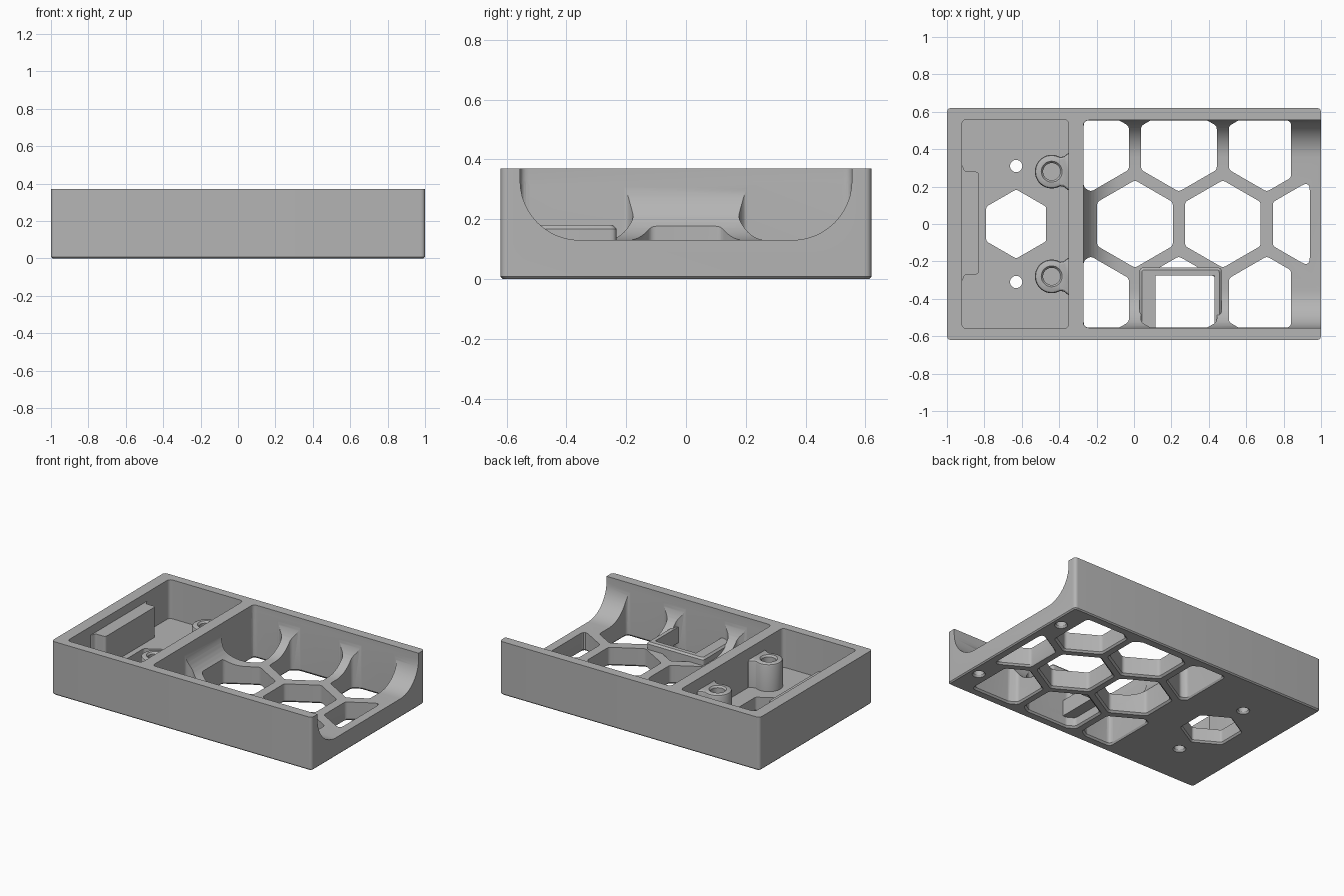
import bpy, bmesh, math
from mathutils import Vector

cube = bpy.data.objects.get("Cube")
if cube:
    bpy.data.objects.remove(cube, do_unlink=True)

grey = bpy.data.materials.new("plain grey")
grey.use_nodes = True
grey.diffuse_color = (0.46, 0.46, 0.46, 1)
grey.node_tree.nodes["Principled BSDF"].inputs["Base Color"].default_value = grey.diffuse_color


def rect(x0, x1, y0, y1):
    return [(x0, y0), (x1, y0), (x1, y1), (x0, y1)]


def ngon(cx, cy, r, n, turn=0.0):
    return [(cx + r * math.cos(turn + math.tau * i / n),
             cy + r * math.sin(turn + math.tau * i / n)) for i in range(n)]


def clip(points, axis, limit, sign):
    """Keep the part of a convex outline on one side of a line."""
    out = []
    for i, p in enumerate(points):
        q = points[(i + 1) % len(points)]
        dp, dq = sign * (limit - p[axis]), sign * (limit - q[axis])
        if dp >= 0:
            out.append(p)
        if dp * dq < 0:
            out.append(tuple(Vector(p).lerp(Vector(q), dp / (dp - dq))))
    return out


def rounded(points, r, steps=5):
    """Round every corner of an outline."""
    out = []
    for i, point in enumerate(points):
        p = Vector(point)
        a = Vector(points[i - 1]) - p
        b = Vector(points[(i + 1) % len(points)]) - p
        t = r / math.tan(a.angle(b) / 2)
        p0 = p + a.normalized() * min(t, a.length * 0.45)
        p1 = p + b.normalized() * min(t, b.length * 0.45)
        for k in range(steps + 1):
            s = k / steps
            out.append(tuple(p0.lerp(p, s).lerp(p.lerp(p1, s), s)))
    return out


def scaled(points, f):
    c = sum((Vector(p) for p in points), Vector((0, 0))) / len(points)
    return [tuple(c + (Vector(p) - c) * f) for p in points]


def loft(name, rings):
    """Solid through a stack of (outline, height) rings."""
    bm = bmesh.new()
    loops = [[bm.verts.new((x, y, z)) for x, y in pts] for pts, z in rings]
    bm.faces.new(loops[0][::-1])
    bm.faces.new(loops[-1])
    n = len(loops[0])
    for low, high in zip(loops, loops[1:]):
        for i in range(n):
            j = (i + 1) % n
            bm.faces.new((low[i], low[j], high[j], high[i]))
    bmesh.ops.recalc_face_normals(bm, faces=bm.faces)
    mesh = bpy.data.meshes.new(name)
    bm.to_mesh(mesh)
    bm.free()
    mesh.materials.append(grey)
    ob = bpy.data.objects.new(name, mesh)
    bpy.context.collection.objects.link(ob)
    return ob


def activate(ob):
    bpy.ops.object.select_all(action='DESELECT')
    ob.select_set(True)
    bpy.context.view_layer.objects.active = ob


def cut(ob, rings):
    cutter = loft("cutter", rings)
    cutter.hide_render = True
    mod = ob.modifiers.new("cut", 'BOOLEAN')
    mod.operation, mod.solver, mod.object = 'DIFFERENCE', 'EXACT', cutter
    activate(ob)
    bpy.ops.object.modifier_apply(modifier=mod.name)
    bpy.data.objects.remove(cutter, do_unlink=True)


def through(points, top, flare):
    """Rings of a hole with a chamfered mouth on the underside."""
    wide = scaled(points, flare)
    return [(wide, -0.02), (wide, 0.0), (points, 0.012), (points, top)]


# Outer block with softened upright edges and base edge
W, D, H = 1.0, 0.62, 0.37
block = rounded(rect(-W, W, -D, D), 0.025)
inner = rounded(rect(-W + 0.008, W - 0.008, -D + 0.008, D - 0.008), 0.02)
case = loft("case_body", [(inner, 0), (block, 0.008), (block, H)])

# Large bay with curved lower walls, open at one end
R, FLOOR, SIDE, END = 0.2, 0.13, 0.555, -0.27
rings = []
for k in range(13):
    a = math.pi / 2 * k / 12
    d = R * (1 - math.sin(a))
    outline = rounded(rect(END + d, 1.2, -SIDE + d, SIDE - d), 0.03)
    rings.append((outline, FLOOR + R * (1 - math.cos(a))))
rings.append((rounded(rect(END, 1.2, -SIDE, SIDE), 0.03), 0.6))
cut(case, rings)

# Small bay
BAY = 0.10
bay = rounded(rect(-0.92, -0.35, -0.56, 0.56), 0.03)
cut(case, [(bay, BAY), (bay, 0.6)])

# Honeycomb openings, trimmed at the bay walls
PITCH, CELL = 0.47, 0.234
for row in (-1, 0, 1):
    for col in range(3):
        cx = 0.005 + PITCH * (col - 0.5 * abs(row))
        cell = ngon(cx, row * PITCH * 0.866, CELL, 6, math.pi / 6)
        cell = clip(cell, 0, 0.84 if row else 0.94, 1)
        cell = clip(cell, 0, END + 0.001, -1)
        cell = clip(cell, 1, SIDE - 0.001, 1)
        cell = clip(cell, 1, -SIDE + 0.001, -1)
        cut(case, through(rounded(cell, 0.03), 0.5, 1.06))

# Hexagonal opening and screw holes in the floor
cut(case, through(rounded(ngon(-0.63, 0, 0.185, 6, math.pi / 6), 0.02), 0.2, 1.06))
for side in (-1, 1):
    cut(case, through(ngon(-0.63, side * 0.31, 0.033, 24), 0.2, 1.25))
    cut(case, through(ngon(0.93, side * 0.4, 0.033, 24), 0.09, 1.25))

# Raised pad on the end wall of the small bay
pad = [(-0.95, -0.31), (-0.92, -0.31), (-0.905, -0.27), (-0.83, -0.27),
       (-0.83, 0.28), (-0.905, 0.28), (-0.92, 0.32), (-0.95, 0.32)]
pad = rounded(pad, 0.02)
parts = [case, loft("end_pad", [(pad, BAY - 0.03), (pad, 0.31)])]

# Screw bosses joined to the dividing wall
for side, name in ((-1, "front_boss"), (1, "rear_boss")):
    cx, cy, top = -0.44, side * 0.28, 0.29

    def boss(r):
        arc = [(cx + r * math.cos(math.radians(a)), cy + r * math.sin(math.radians(a)))
               for a in range(60, 301, 10)]
        return arc + [(-0.375, cy - r * 0.9), (-0.352, cy - r * 1.1), (-0.33, cy - r * 1.1),
                      (-0.33, cy + r * 1.1), (-0.352, cy + r * 1.1), (-0.375, cy + r * 0.9)]

    post = loft(name, [(boss(0.09), BAY - 0.03), (boss(0.09), top - 0.015),
                       (boss(0.086), top - 0.005), (boss(0.077), top)])
    bore, mouth = ngon(cx, cy, 0.046, 32), ngon(cx, cy, 0.056, 32)
    cut(post, [(bore, 0.12), (bore, top - 0.012), (mouth, top), (mouth, top + 0.05)])
    parts.append(post)

# Raised frame around the rectangular window
frame = rounded(rect(0.03, 0.468, -0.58, -0.233), 0.02)
lip = rounded(rect(0.042, 0.456, -0.58, -0.245), 0.015)
surround = loft("window_frame", [(frame, 0.07), (frame, 0.168), (lip, 0.18)])
window = rect(0.115, 0.43, -0.554, -0.275)
cut(surround, [(window, 0), (window, 0.4)])
parts.append(surround)

for ob in parts:
    activate(ob)
    bpy.ops.object.shade_smooth_by_angle(angle=math.radians(30))
